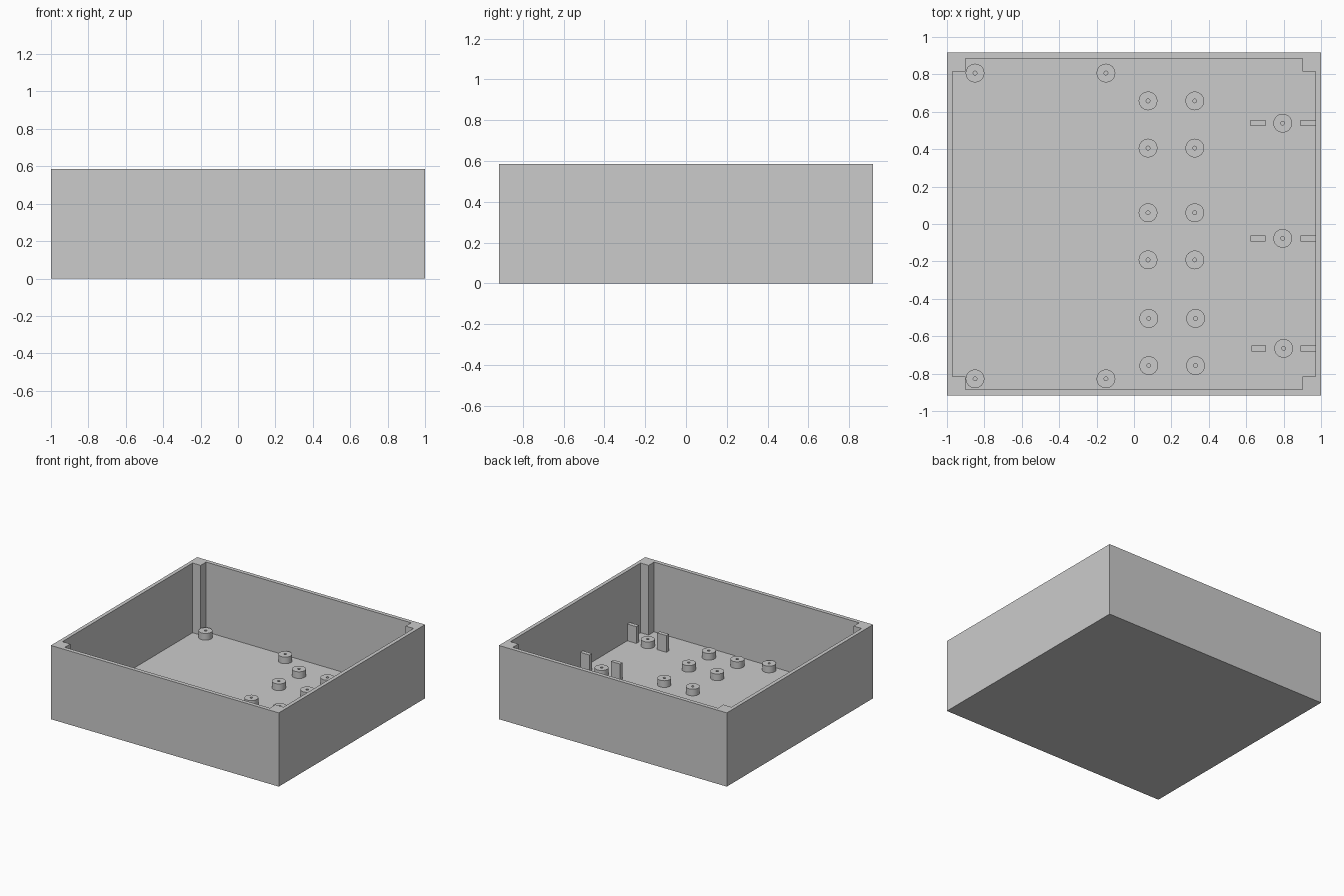
import bpy, bmesh, math

if "Cube" in bpy.data.objects:
    bpy.data.objects.remove(bpy.data.objects["Cube"])

FLOOR, BOSS_TOP, TAB_TOP, HEIGHT = 0.032, 0.085, 0.165, 0.585

grey = bpy.data.materials.new("light_grey")
grey.diffuse_color = (0.6, 0.6, 0.6, 1)
grey.use_nodes = True
grey.node_tree.nodes["Principled BSDF"].inputs["Base Color"].default_value = grey.diffuse_color


def finish(name, bm):
    bmesh.ops.recalc_face_normals(bm, faces=bm.faces)
    mesh = bpy.data.meshes.new(name)
    bm.to_mesh(mesh)
    bm.free()
    mesh.materials.append(grey)
    obj = bpy.data.objects.new(name, mesh)
    bpy.context.collection.objects.link(obj)
    return obj


def loop(bm, points, z):
    return [bm.verts.new((x, y, z)) for x, y in points]


def bridge(bm, a, b):
    n = len(a)
    return [bm.faces.new((a[i], a[(i + 1) % n], b[(i + 1) % n], b[i])) for i in range(n)]


# Open tray: thin walls, floor and a square post filling each inner corner
def make_tray():
    bm = bmesh.new()
    corners = [(1, 1), (-1, 1), (-1, -1), (1, -1)]
    outer = [(sx, sy * 0.917) for sx, sy in corners]
    inner = []
    for sx, sy in corners:
        step = [(sx * 0.97, sy * 0.816), (sx * 0.90, sy * 0.816), (sx * 0.90, sy * 0.885)]
        inner += step if sx * sy > 0 else step[::-1]
    base, rim = loop(bm, outer, 0), loop(bm, outer, HEIGHT)
    floor, lip = loop(bm, inner, FLOOR), loop(bm, inner, HEIGHT)
    bm.faces.new(base)
    bm.faces.new(floor)
    bridge(bm, base, rim)
    bridge(bm, floor, lip)
    for i in range(4):
        j = (i + 1) % 4
        bm.faces.new([rim[i]] + lip[3 * i:3 * i + 3])              # post top
        bm.faces.new((rim[i], lip[3 * i + 2], lip[3 * j], rim[j]))  # wall top
    finish("tray", bm)


# Round standoff with a narrow screw hole
def make_standoff(name, x, y, seg=32):
    bm = bmesh.new()

    def ring(r, z):
        return loop(bm, [(x + r * math.cos(2 * math.pi * k / seg),
                          y + r * math.sin(2 * math.pi * k / seg)) for k in range(seg)], z)

    rings = [ring(0.05, FLOOR), ring(0.05, BOSS_TOP), ring(0.01, BOSS_TOP), ring(0.01, FLOOR)]
    for k, (a, b) in enumerate(zip(rings, rings[1:])):
        for f in bridge(bm, a, b):
            f.smooth = k != 1
    for r in rings[1:3]:
        for v, w in zip(r, r[1:] + r[:1]):
            bm.edges.get((v, w)).smooth = False
    finish(name, bm)


# Upright guide tab
def make_tab(name, x, y):
    bm = bmesh.new()
    bmesh.ops.create_cube(bm, size=1)
    for v in bm.verts:
        v.co = (x + v.co.x * 0.08, y + v.co.y * 0.032,
                FLOOR + (v.co.z + 0.5) * (TAB_TOP - FLOOR))
    finish(name, bm)


make_tray()

# Left board: four standoffs
for x in (-0.85, -0.15):
    for y in (0.807, -0.828):
        make_standoff("left_standoff", x, y)

# Middle boards: three groups of four standoffs
for x0, y0 in ((0.075, 0.658), (0.075, 0.06), (0.079, -0.505)):
    for dx in (0, 0.25):
        for dy in (0, -0.252):
            make_standoff("middle_standoff", x0 + dx, y0 + dy)

# Right side: standoff between two guide tabs
for x, y in ((0.795, 0.539), (0.795, -0.077), (0.8, -0.665)):
    make_standoff("right_standoff", x, y)
    make_tab("inner_tab", x - 0.133, y)
    make_tab("outer_tab", 0.93, y)
